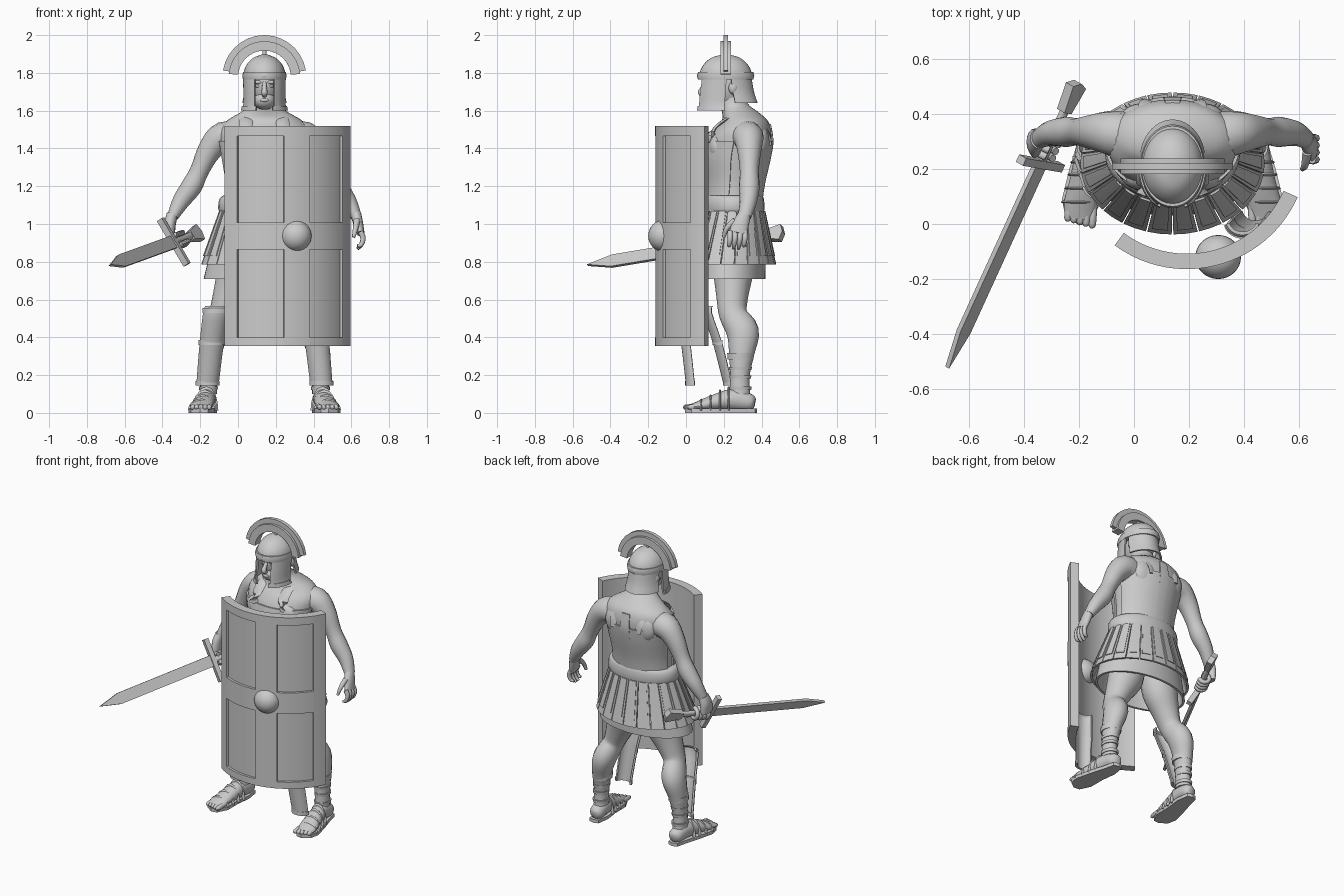
import bpy, bmesh, math
from mathutils import Vector

if "Cube" in bpy.data.objects:
    bpy.data.objects.remove(bpy.data.objects["Cube"])

CX = 0.14  # body symmetry plane
MAT = bpy.data.materials.new("plain_grey")
MAT.diffuse_color = (0.6, 0.6, 0.6, 1)
MAT.use_nodes = True
MAT.node_tree.nodes["Principled BSDF"].inputs["Base Color"].default_value = MAT.diffuse_color


def finish(name, bm, angle=35):
    bmesh.ops.recalc_face_normals(bm, faces=bm.faces)
    me = bpy.data.meshes.new(name)
    bm.to_mesh(me)
    bm.free()
    ob = bpy.data.objects.new(name, me)
    bpy.context.collection.objects.link(ob)
    me.materials.append(MAT)
    bpy.ops.object.select_all(action='DESELECT')
    ob.select_set(True)
    bpy.context.view_layer.objects.active = ob
    bpy.ops.object.shade_smooth_by_angle(angle=math.radians(angle))
    return ob


def spline(pts, n=4):
    """Catmull-Rom resampling of tuples."""
    out = []
    for i in range(len(pts) - 1):
        a, b, c, d = (pts[max(i - 1, 0)], pts[i], pts[i + 1], pts[min(i + 2, len(pts) - 1)])
        for k in range(n):
            t = k / n
            out.append(tuple(q + 0.5 * t * (r - p + t * (2*p - 5*q + 4*r - s + t * (3*(q - r) + s - p)))
                             for p, q, r, s in zip(a, b, c, d)))
    return out + [tuple(pts[-1])]


def skin(name, rows, angle=35):
    bm = bmesh.new()
    vs = [[bm.verts.new(p) for p in row] for row in rows]
    m = len(vs[0])
    for a, b in zip(vs, vs[1:]):
        for j in range(m):
            bm.faces.new((a[j], a[(j + 1) % m], b[(j + 1) % m], b[j]))
    bm.faces.new(vs[0])
    bm.faces.new(vs[-1][::-1])
    return finish(name, bm, angle)


def tube(name, pts, ref=(0, 1, 0), segs=16, n=4, angle=50):
    """Round limb along (x, y, z, side radius, other radius)."""
    pts = spline([p if len(p) == 5 else (*p, p[3]) for p in pts], n)
    P = [Vector(p[:3]) for p in pts]
    rows = []
    for i, p in enumerate(pts):
        t = (P[min(i + 1, len(P) - 1)] - P[max(i - 1, 0)]).normalized()
        s = t.cross(Vector(ref)).normalized()
        u = s.cross(t)
        rows.append([P[i] + s * p[3] * math.cos(a) + u * p[4] * math.sin(a)
                     for a in (2 * math.pi * k / segs for k in range(segs))])
    return skin(name, rows, angle=angle)


def loft(name, rings, segs=32, n=4):
    """Stacked ellipses (cx, cy, z, rx, ry)."""
    rows = [[(x + rx * math.sin(a), y - ry * math.cos(a), z)
             for a in (2 * math.pi * k / segs for k in range(segs))]
            for x, y, z, rx, ry in spline(rings, n)]
    return skin(name, rows, angle=50)


def shell(name, rings, a0, a1, th, segs=12, n=1):
    """Partial elliptical wall; angle 0 faces front, positive to +x."""
    rows = []
    angs = [math.radians(a0 + (a1 - a0) * k / segs) for k in range(segs + 1)]
    for x, y, z, rx, ry in spline(rings, n):
        outer = [(x + rx * math.sin(a), y - ry * math.cos(a), z) for a in angs]
        inner = [(x + (rx - th) * math.sin(a), y - (ry - th) * math.cos(a), z) for a in angs]
        rows.append(outer + inner[::-1])
    return skin(name, rows, angle=30)


def ball(name, c, r, segs=24):
    bm = bmesh.new()
    bmesh.ops.create_uvsphere(bm, u_segments=segs, v_segments=segs // 2, radius=1)
    for v in bm.verts:
        v.co = Vector([v.co[i] * r[i] + c[i] for i in range(3)])
    return finish(name, bm, 60)


def prism(name, pts, offset):
    """Flat polygon extruded symmetrically by +-offset."""
    o = Vector(offset)
    return skin(name, [[Vector(p) - o for p in pts], [Vector(p) + o for p in pts]], angle=30)


def mir(pts, side):
    return [(CX + side * (p[0] - CX), *p[1:]) for p in pts]


# --- torso, neck and cuirass ---
torso = [(.25, 1.05, .2, .15), (.25, 1.12, .2, .145), (.26, 1.22, .2, .15), (.27, 1.35, .22, .17),
         (.285, 1.44, .235, .168), (.30, 1.5, .235, .15), (.31, 1.55, .195, .12),
         (.285, 1.595, .12, .095), (.25, 1.64, .072, .075), (.22, 1.74, .065, .068)]
loft("torso", [(CX, *r) for r in torso])
plate = [(CX, y, z, a + .01, b + .01) for y, z, a, b in torso[1:5]]
shell("breastplate", plate, -80, 80, .015, 24, 4)
for s in (-1, 1):
    shell("back_plate", plate, 180 - s * 8, 180 - s * 78, .015, 12, 4)
    ball("chest_muscle", (CX + s * .09, .17, 1.40), (.095, .05, .075))
    ball("shoulder_blade", (CX + s * .1, .395, 1.44), (.085, .045, .09))
    tube("shoulder_strap", mir([(.04, .125, 1.43, .035, .009), (.042, .155, 1.51, .035, .009),
         (.045, .25, 1.572, .035, .009), (.045, .34, 1.575, .035, .009), (.05, .425, 1.5, .035, .009),
         (.06, .442, 1.42, .035, .009)], s), ref=(0, .3, 1), segs=8)
shell("spine_strip", plate + [(CX, .31, 1.53, .2, .14)], 172, 188, .025, 4, 4)
loft("belt", [(CX, .25, 1.06, .235, .16), (CX, .25, 1.08, .245, .166), (CX, .25, 1.13, .24, .163),
              (CX, .25, 1.15, .22, .155)], n=2)

# --- tunic and hanging skirt strips ---
shell("tunic", [(CX, .24, 1.08, .225, .16), (CX, .23, .9, .275, .192), (CX, .225, .71, .322, .195)],
      0, 359.9, .015, 48, 3)
N = 22
for i in range(N):
    a = 360 * (i + .5) / N
    top, bot = (CX, .245, 1.07, .235, .17), (CX, .22, .785, .335, .258)
    shell("skirt_strip", [top, bot], a - 7.7, a + 7.7, .014, 2)
    grow = lambda r, d: (*r[:3], r[3] + d, r[4] + d)
    low = (CX, .224, .83, .321, .243)
    shell("strip_panel", [grow(top, .005), grow(low, .005)], a - 5.2, a + 5.2, .012, 2)

# --- head and face ---
ball("head", (CX, .215, 1.74), (.083, .115, .13))
ball("jaw", (CX, .165, 1.655), (.06, .07, .05))
tube("nose", [(CX, .115, 1.755, .01), (CX, .09, 1.72, .013), (CX, .078, 1.695, .016),
              (CX, .1, 1.68, .012)], segs=10)
ball("lips", (CX, .103, 1.655), (.025, .013, .01), 12)
for s in (-1, 1):
    ball("brow", (CX + s * .035, .118, 1.75), (.032, .018, .01), 12)
    ball("eye", (CX + s * .033, .12, 1.73), (.016, .012, .009), 12)

# --- helmet ---
loft("helmet_dome", [(CX, .21, 1.765, .112, .138), (CX, .21, 1.81, .108, .135), (CX, .21, 1.85, .09, .112),
     (CX, .21, 1.88, .058, .075), (CX, .21, 1.897, .015, .02)])
shell("brow_band", [(CX, .21, 1.765, .114, .147), (CX, .21, 1.785, .117, .152), (CX, .21, 1.805, .113, .146)],
      0, 359.9, .02, 40)
loft("helmet_knob", [(CX, .21, 1.88, .012, .012), (CX, .21, 1.925, .012, .012)], 10, 1)
shell("neck_guard", [(CX, .21, 1.77, .11, .138), (CX, .22, 1.70, .11, .14), (CX, .23, 1.64, .12, .15)],
      102, 258, .012, 20, 3)
for s in (-1, 1):
    shell("cheek_guard", [(CX, .21, 1.77, .113, .142), (CX, .205, 1.7, .112, .147), (CX, .2, 1.635, .112, .148),
          (CX, .2, 1.6, .12, .15)], s * 28, s * 92, .012, 10, 3)
    shell("cheek_edge", [(CX, .2, 1.625, .12, .15), (CX, .2, 1.6, .125, .153)], s * 22, s * 85, .016, 10)
    ball("ear", (CX + s * .09, .25, 1.72), (.02, .025, .035), 12)


# --- crest: an upright half ring with a broader inner band ---
def crest(name, r0, r1, half, a0):
    angs = [math.radians(a0 + (180 - 2 * a0) * k / 14) for k in range(15)]
    arc = lambda r, A: [(CX + r * math.cos(a), .21, 1.778 + r * math.sin(a)) for a in A]
    prism(name, arc(r1, angs) + arc(r0, angs[::-1]), (0, half, 0))


crest("crest_plume", .14, .222, .012, 9)
crest("crest_holder", .14, .19, .028, 5)

# --- arms and legs, mirrored ---
arm = [(.02, .31, 1.45, .088), (-.08, .33, 1.458, .082), (-.15, .335, 1.39, .064), (-.205, .335, 1.28, .05),
       (-.245, .335, 1.2, .055), (-.302, .33, 1.12, .046), (-.345, .31, 1.04, .03, .036)]
leg = [(.03, .25, .88, .11), (.0, .25, .74, .115, .105), (-.05, .245, .62, .085), (-.09, .25, .52, .066, .075),
       (-.12, .3, .43, .072, .086), (-.145, .295, .32, .058, .068), (-.155, .285, .2, .045, .052),
       (-.157, .285, .1, .045, .055)]
foot = [(-.157, .365, .05, .02, .025), (-.157, .34, .055, .045, .045), (-.165, .25, .07, .05, .057),
        (-.18, .15, .055, .055, .042), (-.195, .07, .038, .06, .026), (-.2, .02, .03, .05, .014)]
sole = [(-.125, .365), (-.112, .28), (-.125, .18), (-.125, .07), (-.16, .0), (-.2, -.005), (-.25, .03),
        (-.262, .09), (-.235, .2), (-.205, .3), (-.19, .365), (-.157, .375)]
for s in (-1, 1):
    m = -s  # limb data lies on the low-x side
    tube("arm", mir(arm, m))
    tube("leg", mir(leg, m))
    tube("foot", mir(foot, m), ref=(0, 0, 1))
    prism("sandal_sole", [(x, y, .011) for x, y in mir(sole, m)], (0, 0, .011))
    for k in range(5):  # toes
        tube("toe", mir([(-.235 + .022 * k, .07, .036, .014), (-.24 + .022 * k, .022 - .006 * k, .03, .014),
             (-.24 + .022 * k, .01 - .006 * k, .028, .006)], m), ref=(0, 0, 1), segs=8, n=2)
    for x, y, h, w in ((-.193, .08, .052, .061), (-.185, .13, .075, .057), (-.177, .18, .1, .054),
                       (-.168, .225, .116, .052)):  # sandal straps
        arc = [(x + w * math.cos(math.pi * k / 8), y, .012 + h * math.sin(math.pi * k / 8), .012, .006)
               for k in range(9)]
        tube("sandal_strap", mir(arc, m), segs=8, n=1)
    for z, r, h in ((.13, .049, .02), (.19, .048, .018), (.235, .051, .018), (.3, .06, .035)):  # ankle wraps
        c = mir([(-.157 + max(z - .2, 0) * .1, .288)], m)[0]
        shell("ankle_wrap", [(*c, z - h / 2, r, r + .008), (*c, z + h / 2, r + .002, r + .01)], 0, 359.9, .015, 16)
    # shin guard, standing off from the leg
    fy = (.09, .2) if s < 0 else (-.05, .0)
    rings = [(-.162, fy[1] + .055, .145, .06, .055), (-.14, (fy[0] + fy[1]) / 2 + .058, .36, .065, .058),
             (-.118, fy[0] + .055, .53, .068, .055), (-.115, fy[0] + .06, .565, .06, .05)]
    rings = mir(rings, m)
    shell("shin_guard", rings, -80, 80, .012, 12, 3)
    for i in (0, 1, 2):
        x, y, z, a, b = rings[i]
        shell("shin_guard_band", [(x, y, z, a + .004, b + .004), (x, y, z + .025, a + .004, b + .004)], -80, 80, .012)

# --- open hand ---
tube("open_hand", [(.625, .31, 1.05, .028, .034), (.637, .29, 1.0, .026, .044), (.65, .275, .95, .02, .048)])
for k in range(4):
    y = .312 - .026 * k
    e = (.885, .868, .87, .885)[k]
    tube("finger", [(.648, y, .96, .015), (.662, y, .925, .014), (.652, y - .005, .89, .012),
                    (.632, y - .008, e, .008)], segs=8)
tube("thumb", [(.63, .26, 1.02, .018), (.622, .215, .975, .014), (.612, .2, .93, .009)], segs=8)

# --- sword and gripping hand ---
G = Vector((-.34, .22, .905))
D = Vector((-.336, -.735, -.122)).normalized()
W = Vector((.15, -.02, -.25))
W = (W - D * W.dot(D)).normalized()
T = D.cross(W)
at = lambda d, w: G + D * d + W * w
prism("sword_blade", [at(0, .036), at(.68, .036), at(.825, 0), at(.68, -.036), at(0, -.036)], T * .009)
prism("sword_guard", [at(-.015, .14), at(.015, .14), at(.015, -.14), at(-.015, -.14)], T * .017)
tube("sword_grip", [(*at(-.01, 0), .022, .016), (*at(-.24, 0), .02, .016)], ref=T, segs=10, n=1)
prism("sword_pommel", [at(-.21, .025), at(-.315, .046), at(-.33, 0), at(-.315, -.046), at(-.21, -.025)], T * .018)
tube("grip_hand", [(-.348, .31, 1.05, .03, .036), (-.36, .3, 1.0, .031, .048), (-.36, .292, .94, .026, .052)])
for k in range(4):
    c = at(-.035 - .027 * k, 0)
    tube("grip_finger", [(*(c + (W * math.cos(a) + T * math.sin(a)) * .034), .014)
         for a in (math.pi * (.75 + .3 * j) for j in range(6))], ref=D, segs=8, n=2)

# --- curved shield: backing, raised frame and boss ---
def shield_part(name, a0, a1, z0, z1, r0, r1):
    segs = max(2, round((a1 - a0) / 4))
    shell(name, [(.192, .277, z, r1, r1) for z in (z0, z1)], a0, a1, r1 - r0, segs)


shield_part("shield_back", -36.5, 66, .355, 1.52, .385, .425)
for a0, a1 in ((-36.5, -26.5), (6.7, 25), (55, 66)):
    shield_part("shield_upright", a0, a1, .355, 1.52, .423, .441)
for z0, z1 in ((.355, .4), (.865, 1.008), (1.467, 1.52)):
    for a0, a1 in ((-26.5, 6.7), (25, 55)):
        shield_part("shield_crossbar", a0, a1, z0, z1, .423, .441)
ball("shield_boss", (.306, -.12, .937), (.083, .08, .083), 32)
